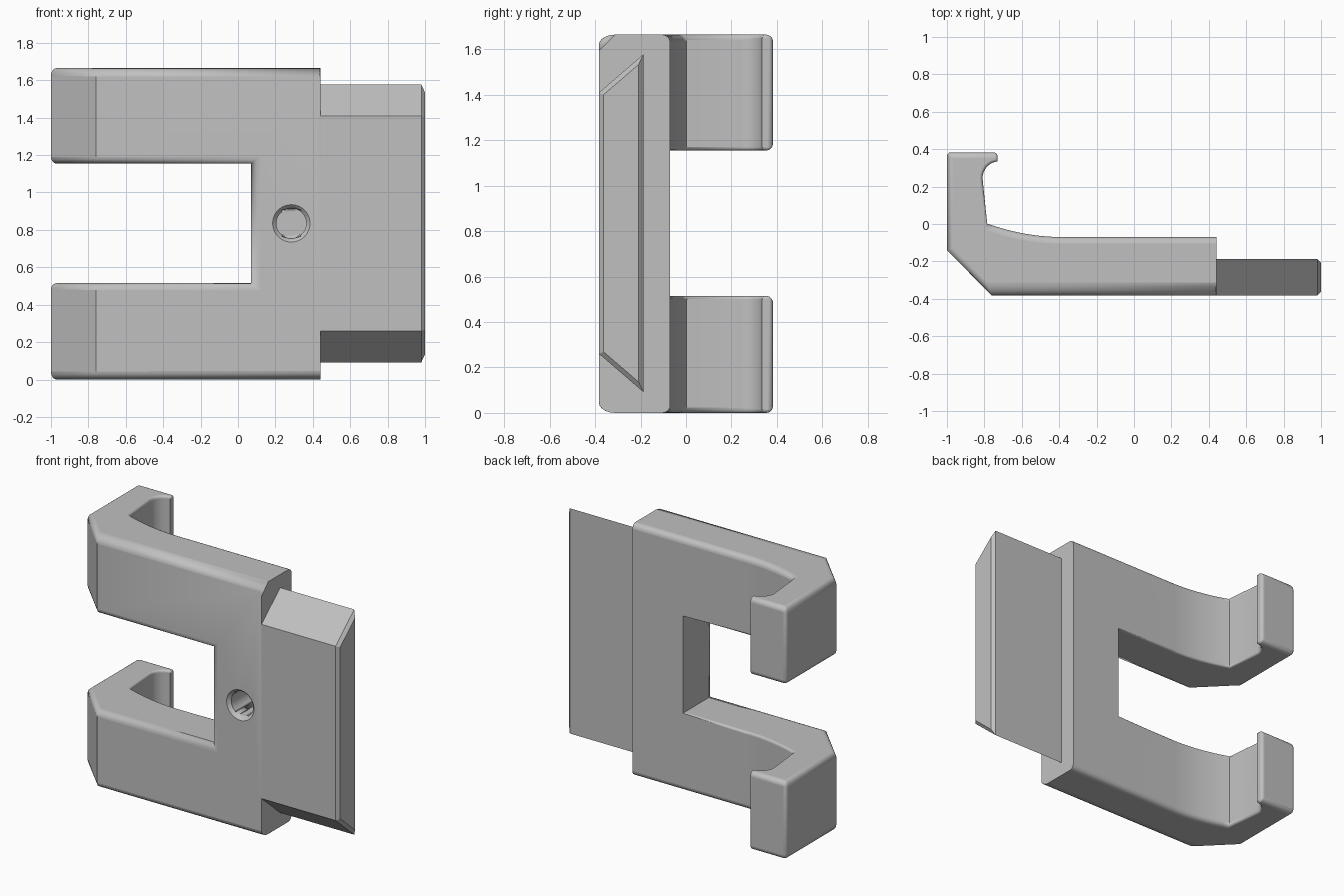
import bpy, bmesh, math
from mathutils import Vector

scene = bpy.context.scene
if "Cube" in scene.objects:
    bpy.data.objects.remove(scene.objects["Cube"])

grey = bpy.data.materials.new("plain grey")
grey.use_nodes = True
colour = (0.53, 0.53, 0.53, 1)
grey.diffuse_color = colour
grey.node_tree.nodes["Principled BSDF"].inputs["Base Color"].default_value = colour

FRONT, BACK, HEIGHT = -0.383, -0.07, 1.665
END = 0.44                      # where the body meets the tongue
CUT_X, CUT_LOW, CUT_HIGH = 0.07, 0.515, 1.155


def add_object(name, bm):
    bmesh.ops.recalc_face_normals(bm, faces=bm.faces[:])
    mesh = bpy.data.meshes.new(name)
    bm.to_mesh(mesh)
    bm.free()
    mesh.materials.append(grey)
    obj = bpy.data.objects.new(name, mesh)
    scene.collection.objects.link(obj)
    return obj


def prism(points, offset):
    """Extrude a flat outline along the offset."""
    bm = bmesh.new()
    face = bm.faces.new([bm.verts.new(p) for p in points])
    new = bmesh.ops.extrude_face_region(bm, geom=[face])["geom"]
    bmesh.ops.translate(bm, vec=offset, verts=[v for v in new if isinstance(v, bmesh.types.BMVert)])
    return bm


def smooth(obj):
    bpy.ops.object.select_all(action="DESELECT")
    obj.select_set(True)
    bpy.context.view_layer.objects.active = obj
    bpy.ops.object.shade_smooth_by_angle(angle=math.radians(32))


# Hooked outline: back edge, hook notch, tip, heel and front chamfer
outline = [(END, FRONT), (END, BACK)]
for i in range(11):             # gentle rise from the back face
    t = i / 10
    outline.append((-0.38 - 0.405 * t, BACK + 0.072 * t ** 2))
outline.append((-0.81, 0.245))
for i in range(1, 9):           # rounded underside of the hook tip
    a = math.radians(180 - 85 * i / 8)
    outline.append((-0.722 + 0.088 * math.cos(a), 0.245 + 0.09 * math.sin(a)))
outline += [(-0.73, 0.383), (-1, 0.383), (-1, -0.14), (-0.76, FRONT)]
body = add_object("hooked_body", prism([(x, y, 0) for x, y in outline], (0, 0, HEIGHT)))

# Cutters: gap between the arms, and a chamfered blind hole
gap = add_object("gap_cutter", prism(
    [(-2, -1, CUT_LOW), (CUT_X, -1, CUT_LOW), (CUT_X, -1, CUT_HIGH), (-2, -1, CUT_HIGH)], (0, 2, 0)))
bm = bmesh.new()
rings = []
for radius, y in [(0.12, FRONT - 0.02), (0.08, FRONT + 0.02), (0.08, FRONT + 0.2)]:
    rings.append([bm.verts.new((0.285 + radius * math.cos(k * math.tau / 40), y,
                                0.835 + radius * math.sin(k * math.tau / 40))) for k in range(40)])
for a, b in zip(rings, rings[1:]):
    for k in range(40):
        bm.faces.new([a[k - 1], a[k], b[k], b[k - 1]])
bm.faces.new(rings[0])
bm.faces.new(rings[-1])
hole = add_object("hole_cutter", bm)

for cutter in (gap, hole):
    cutter.hide_render = True
    mod = body.modifiers.new("cut", "BOOLEAN")
    mod.operation = "DIFFERENCE"
    mod.solver = "EXACT"
    mod.object = cutter
graph = bpy.context.evaluated_depsgraph_get()
body.data = bpy.data.meshes.new_from_object(body.evaluated_get(graph))
body.modifiers.clear()
for cutter in (gap, hole):
    bpy.data.objects.remove(cutter)


# Rounded edges: strong at the outer front, finer elsewhere
def rounding(edge):
    if len(edge.link_faces) != 2:
        return 0
    mid = (edge.verts[0].co + edge.verts[1].co) / 2
    flat = [abs(f.normal.z) > 0.9 for f in edge.link_faces]
    outer = mid.z < 0.01 or mid.z > HEIGHT - 0.01
    if mid.x > END - 0.01:
        return 0
    if any(flat) and not all(flat):
        if abs(mid.x - CUT_X) < 0.005:
            return 0                         # inner corners of the gap
        if abs(mid.y - FRONT) < 0.005:
            return 0.07 if outer else 0.045
        if mid.x > -0.82 and mid.y > 0.01:
            return 0.014                     # notch and hook tip
        if mid.x < -0.8:
            return 0.03                      # heel of the hook
        return 0.035 if outer else 0.015
    along_z = abs(edge.verts[0].co.x - edge.verts[1].co.x) < 0.001
    if along_z and abs(mid.x - CUT_X) < 0.005 and abs(mid.y - FRONT) < 0.005:
        return 0.045                         # front lip of the gap
    if mid.y > 0.38:
        return 0.02                          # back corners of the hook
    return 0


bm = bmesh.new()
bm.from_mesh(body.data)
bmesh.ops.remove_doubles(bm, verts=bm.verts[:], dist=0.0005)
bm.normal_update()
weight = bm.edges.layers.float.new("bevel_weight_edge")
for edge in bm.edges:
    edge[weight] = rounding(edge) / 0.1
bm.to_mesh(body.data)
bm.free()
bevel = body.modifiers.new("rounded_edges", "BEVEL")
bevel.limit_method = "WEIGHT"
bevel.width = 0.1
bevel.segments = 5
bevel.use_clamp_overlap = False
smooth(body)

# Tapered tongue with a chamfered end
tongue_bm = prism([(END, FRONT, 0.26), (END, FRONT, 1.41), (END, -0.188, 1.578), (END, -0.188, 0.092)],
                  (1 - END, 0, 0))
rim = [e for e in tongue_bm.edges if all(v.co.x > 0.99 for v in e.verts)]
bmesh.ops.bevel(tongue_bm, geom=rim, offset=0.02, segments=1, affect="EDGES")
tongue = add_object("tapered_tongue", tongue_bm)
